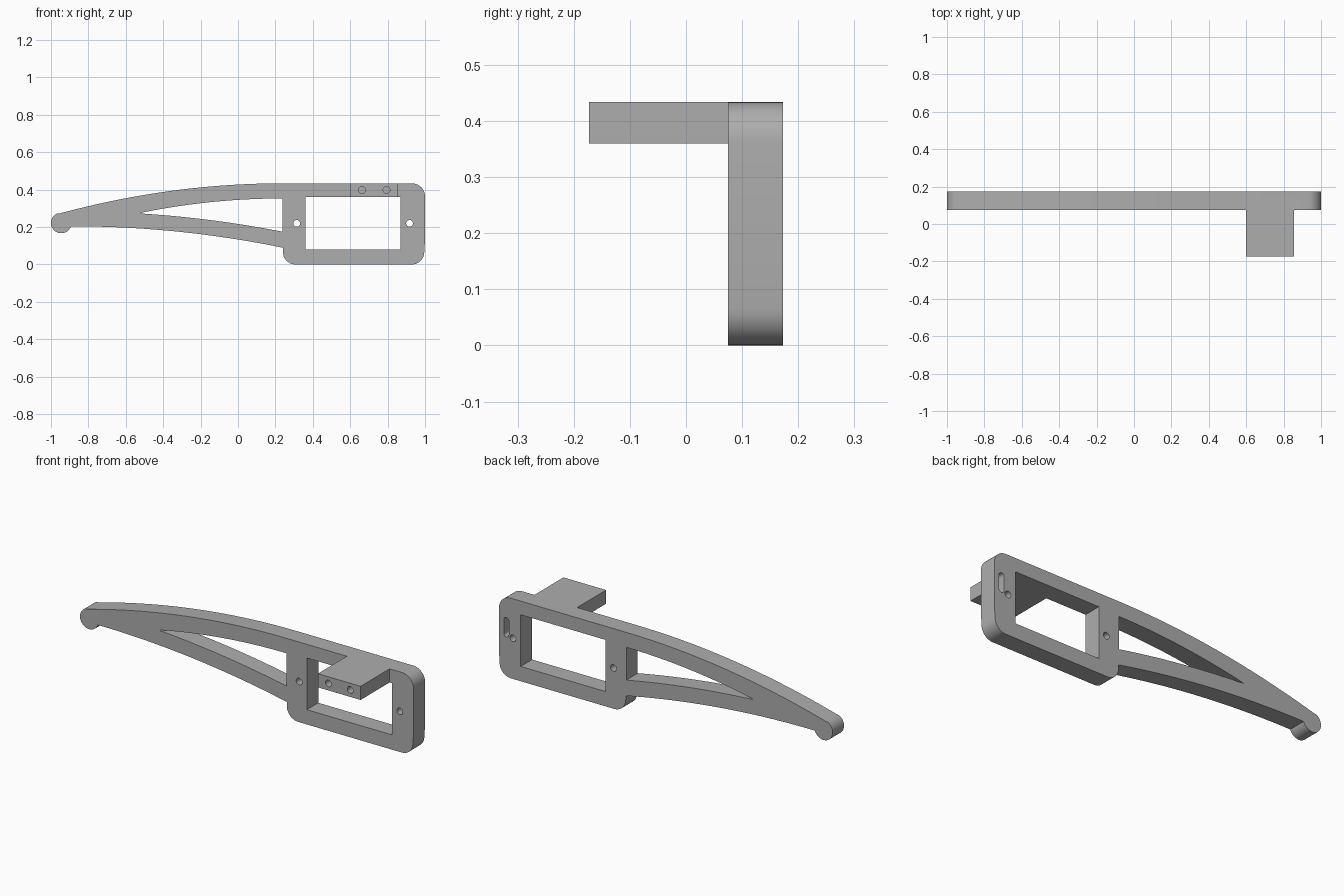
import bpy
import bmesh
from math import sin, cos, radians

if "Cube" in bpy.data.objects:
    bpy.data.objects.remove(bpy.data.objects["Cube"], do_unlink=True)

grey = bpy.data.materials.new("plain grey")
grey.use_nodes = True
grey.diffuse_color = (0.42, 0.42, 0.42, 1)
grey.node_tree.nodes["Principled BSDF"].inputs["Base Color"].default_value = (0.42, 0.42, 0.42, 1)

FRONT, BACK = 0.075, 0.173


def arc(cx, cz, r, a0, a1, n=10):
    angles = [radians(a0 + (a1 - a0) * i / n) for i in range(n + 1)]
    return [(cx + r * cos(a), cz + r * sin(a)) for a in angles]


def bow(x0, x1, flat_x, flat_z, bend, n=24):
    """Shallow parabola falling away from its level point."""
    xs = [x0 + (x1 - x0) * i / n for i in range(n + 1)]
    return [(x, flat_z - bend * (x - flat_x) ** 2) for x in xs]


def prism(name, points, y0, y1):
    """Extrude a front profile from y0 to y1."""
    bm = bmesh.new()
    face = bm.faces.new([bm.verts.new((x, y0, z)) for x, z in points])
    ext = bmesh.ops.extrude_face_region(bm, geom=[face])
    moved = [v for v in ext["geom"] if isinstance(v, bmesh.types.BMVert)]
    bmesh.ops.translate(bm, verts=moved, vec=(0, y1 - y0, 0))
    bmesh.ops.recalc_face_normals(bm, faces=bm.faces)
    mesh = bpy.data.meshes.new(name)
    bm.to_mesh(mesh)
    bm.free()
    mesh.materials.append(grey)
    obj = bpy.data.objects.new(name, mesh)
    bpy.context.collection.objects.link(obj)
    return obj


def rect(x0, x1, z0, z1):
    return [(x0, z0), (x1, z0), (x1, z1), (x0, z1)]


def combine(target, tool, operation):
    tool.hide_render = True
    mod = target.modifiers.new(operation.lower(), "BOOLEAN")
    mod.operation, mod.solver, mod.object = operation, "EXACT", tool
    bpy.context.view_layer.objects.active = target
    bpy.ops.object.modifier_apply(modifier=mod.name)
    bpy.data.objects.remove(tool, do_unlink=True)


# Outer silhouette: arm top, hooked tip, arm underside, rounded frame
outline = bow(0.24, -0.96, 0.24, 0.434, 0.113)
outline += arc(-0.945, 0.222, 0.055, 115, 340, 24)
outline += bow(-0.88, 0.24, -0.88, 0.204, 0.091)
outline += arc(0.308, 0.068, 0.068, 180, 270)
outline += arc(0.929, 0.067, 0.067, 270, 360)
outline += [(1.0, 0.13)]
outline += arc(0.93, 0.364, 0.07, 0, 90)
bracket = prism("servo_frame_arm", outline, FRONT, BACK)

# Side block on the top rail
combine(bracket, prism("side_block", rect(0.6, 0.856, 0.36, 0.434), -0.173, 0.12), "UNION")

# Frame window and the tapered opening in the arm
combine(bracket, prism("window_cutter", rect(0.36, 0.87, 0.08, 0.36), FRONT - 0.02, BACK + 0.02),
        "DIFFERENCE")
opening = bow(0.237, -0.51, 0.237, 0.353, 0.134)
opening += bow(-0.525, 0.237, -0.88, 0.284, 0.087)
combine(bracket, prism("opening_cutter", opening, 0, 0.3), "DIFFERENCE")

# Through holes in the frame, blind holes in the block
for x, z, y0, y1 in ((0.314, 0.22, 0, 0.3), (0.917, 0.22, 0, 0.3),
                     (0.663, 0.398, -0.3, 0), (0.794, 0.398, -0.3, 0)):
    combine(bracket, prism("hole_cutter", arc(x, z, 0.018, 0, 345, 23), y0, y1), "DIFFERENCE")

# Blind slot at the rear
slot = arc(0.956, 0.308, 0.015, 0, 180, 8) + arc(0.956, 0.232, 0.015, 180, 360, 8)
combine(bracket, prism("slot_cutter", slot, 0.12, 0.3), "DIFFERENCE")

bpy.ops.object.select_all(action="DESELECT")
bracket.select_set(True)
bpy.context.view_layer.objects.active = bracket
bpy.ops.object.shade_smooth_by_angle(angle=radians(30))
